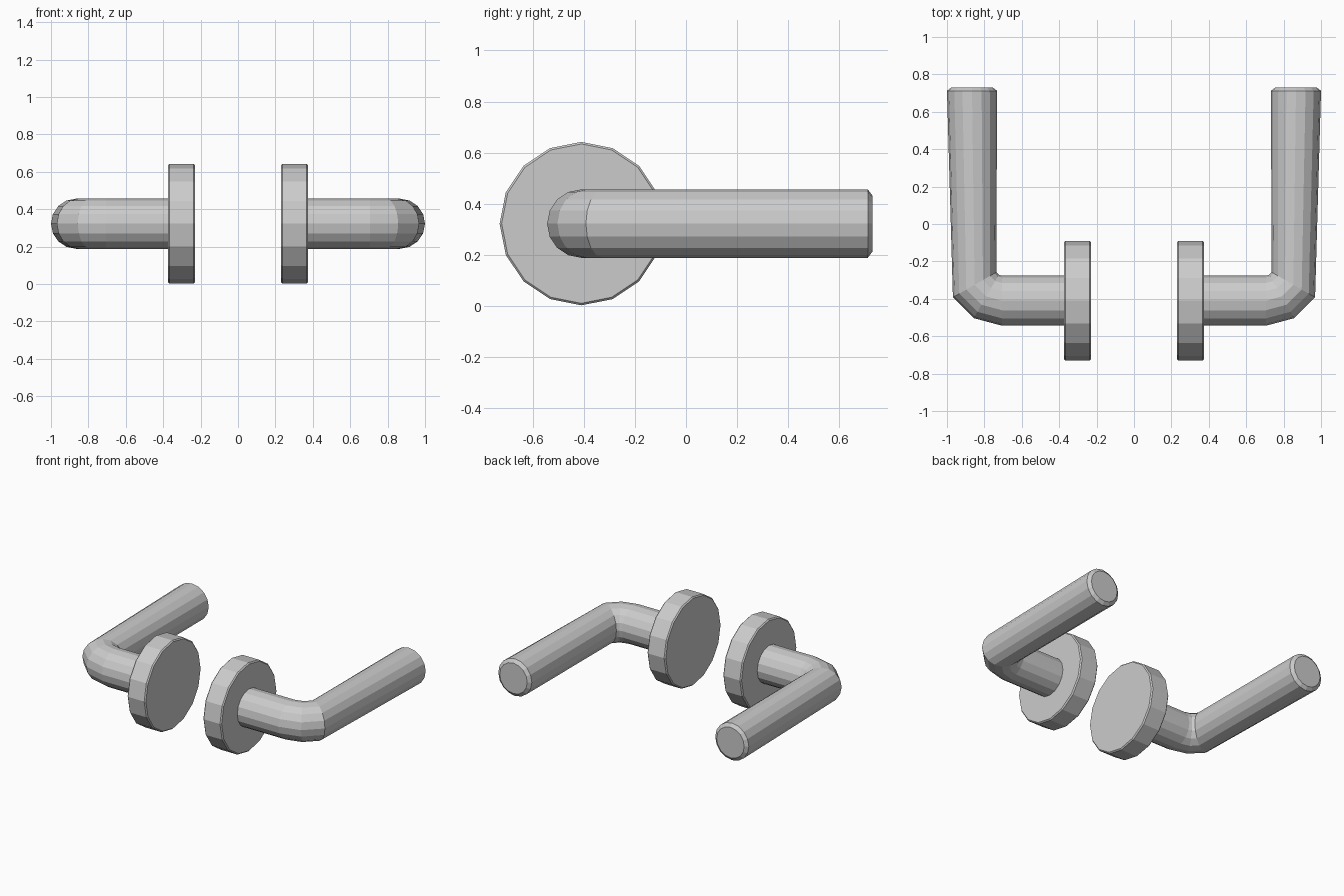
import bpy, bmesh, math
from mathutils import Vector

if "Cube" in bpy.data.objects:
    bpy.data.objects.remove(bpy.data.objects["Cube"])

SIDES = 16
Y0, Z0 = -0.41, 0.322


def tube(name, rings):
    """Loft rings (x, y, radius, heading angle in the xy plane) and cap both ends."""
    bm = bmesh.new()
    loops = []
    for x, y, r, a in rings:
        across = Vector((math.sin(a), -math.cos(a), 0))
        up = Vector((0, 0, 1))
        loop = []
        for i in range(SIDES):
            t = 2 * math.pi * i / SIDES
            p = Vector((x, y, Z0)) + r * (math.cos(t) * across + math.sin(t) * up)
            loop.append(bm.verts.new(p))
        loops.append(loop)
    for a, b in zip(loops, loops[1:]):
        for i in range(SIDES):
            j = (i + 1) % SIDES
            bm.faces.new((a[i], a[j], b[j], b[i]))
    bm.faces.new(loops[0])
    bm.faces.new(loops[-1])
    bmesh.ops.recalc_face_normals(bm, faces=bm.faces)
    mesh = bpy.data.meshes.new(name)
    bm.to_mesh(mesh)
    bm.free()
    obj = bpy.data.objects.new(name, mesh)
    bpy.context.collection.objects.link(obj)
    # second handle of the pair
    obj.modifiers.new("mirror", "MIRROR").use_mirror_merge = False
    return obj


# Round backplate with slightly eased rims
R = 0.32
tube("backplate", [(0.23, Y0, R - 0.008, 0), (0.238, Y0, R, 0),
                   (0.367, Y0, R, 0), (0.375, Y0, R - 0.008, 0)])

# Lever: neck, tight elbow, long grip with chamfered tip
r, bend = 0.134, 0.17
cx, cy = 0.705, Y0 + bend
path = [(0.36, Y0, r, 0)]
for deg in (0, 30, 60):
    a = math.radians(deg)
    path.append((cx + bend * math.sin(a), cy - bend * math.cos(a), r, a))
path += [(0.866, 0.712, r, math.pi / 2), (0.866, 0.73, r - 0.024, math.pi / 2)]
tube("lever", path)
